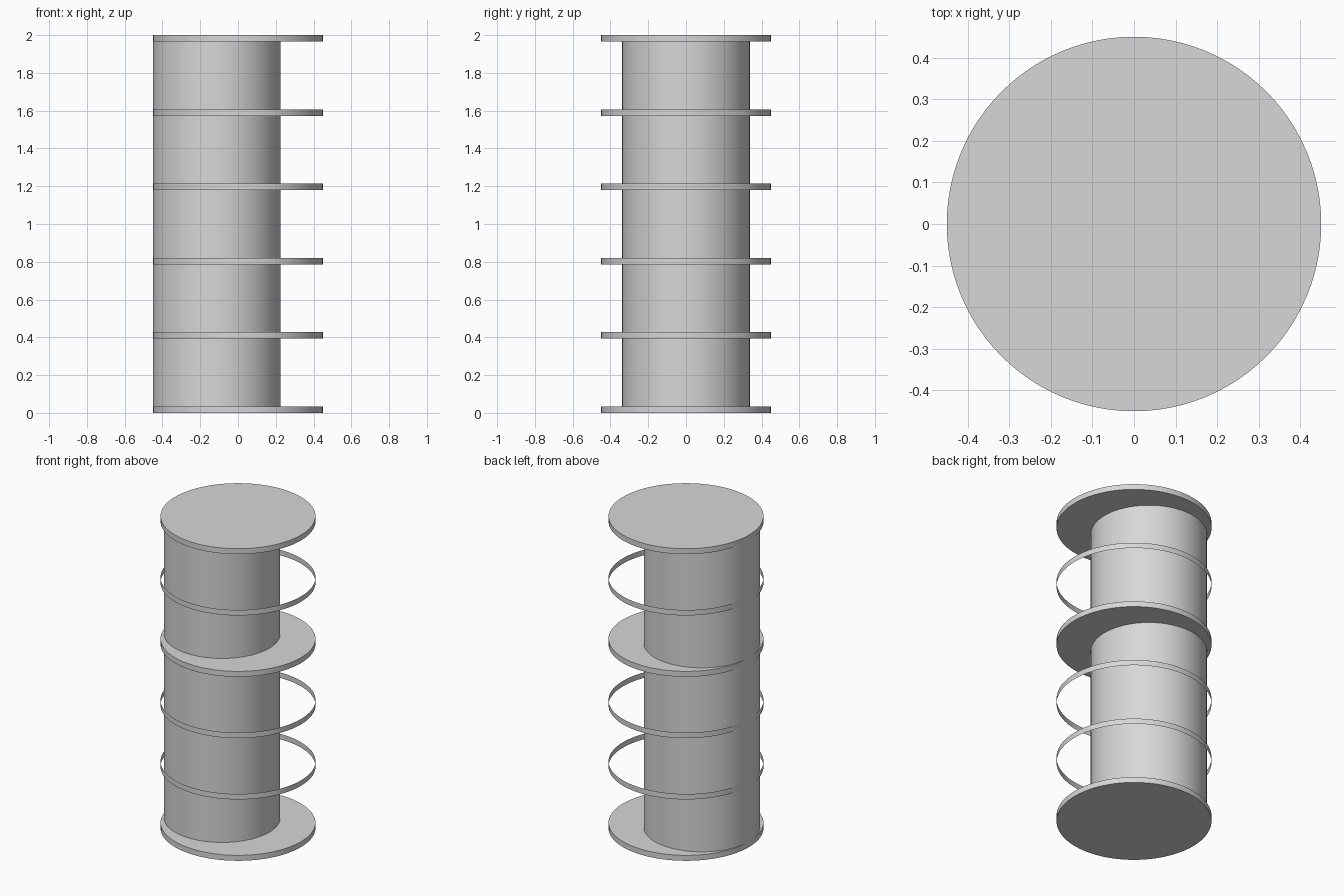
import bpy
import math

cube = bpy.data.objects.get("Cube")
if cube:
    bpy.data.objects.remove(cube, do_unlink=True)

HEIGHT = 2.0
PLATE_RADIUS = 0.45
PLATE_HEIGHT = 0.035
CORE_RADIUS = 0.3375
LEVELS = 6

grey = bpy.data.materials.new("light_grey")
grey.use_nodes = True
colour = (0.68, 0.68, 0.68, 1)
grey.diffuse_color = colour
grey.node_tree.nodes["Principled BSDF"].inputs["Base Color"].default_value = colour


def add_drum(name, radius, x, bottom, height, fill):
    """Upright round part with smooth sides; fill is the type of its ends."""
    bpy.ops.mesh.primitive_cylinder_add(
        vertices=96, radius=radius, depth=height, end_fill_type=fill,
        location=(x, 0, bottom + height / 2))
    part = bpy.context.object
    part.name = name
    part.data.materials.append(grey)
    bpy.ops.object.shade_smooth_by_angle(angle=math.radians(30))
    return part


# Off-centre core, touching the plate rims on the right side
add_drum("core", CORE_RADIUS, CORE_RADIUS - PLATE_RADIUS,
         PLATE_HEIGHT, HEIGHT - 2 * PLATE_HEIGHT, 'NGON')

# Evenly spaced levels: solid floor plates, with open hoops between them
solid_levels = {0: "bottom_plate", 3: "middle_plate", 5: "top_plate"}
step = (HEIGHT - PLATE_HEIGHT) / (LEVELS - 1)
for level in range(LEVELS):
    solid = level in solid_levels
    add_drum(solid_levels.get(level, f"hoop_{level}"), PLATE_RADIUS, 0,
             level * step, PLATE_HEIGHT, 'NGON' if solid else 'NOTHING')
